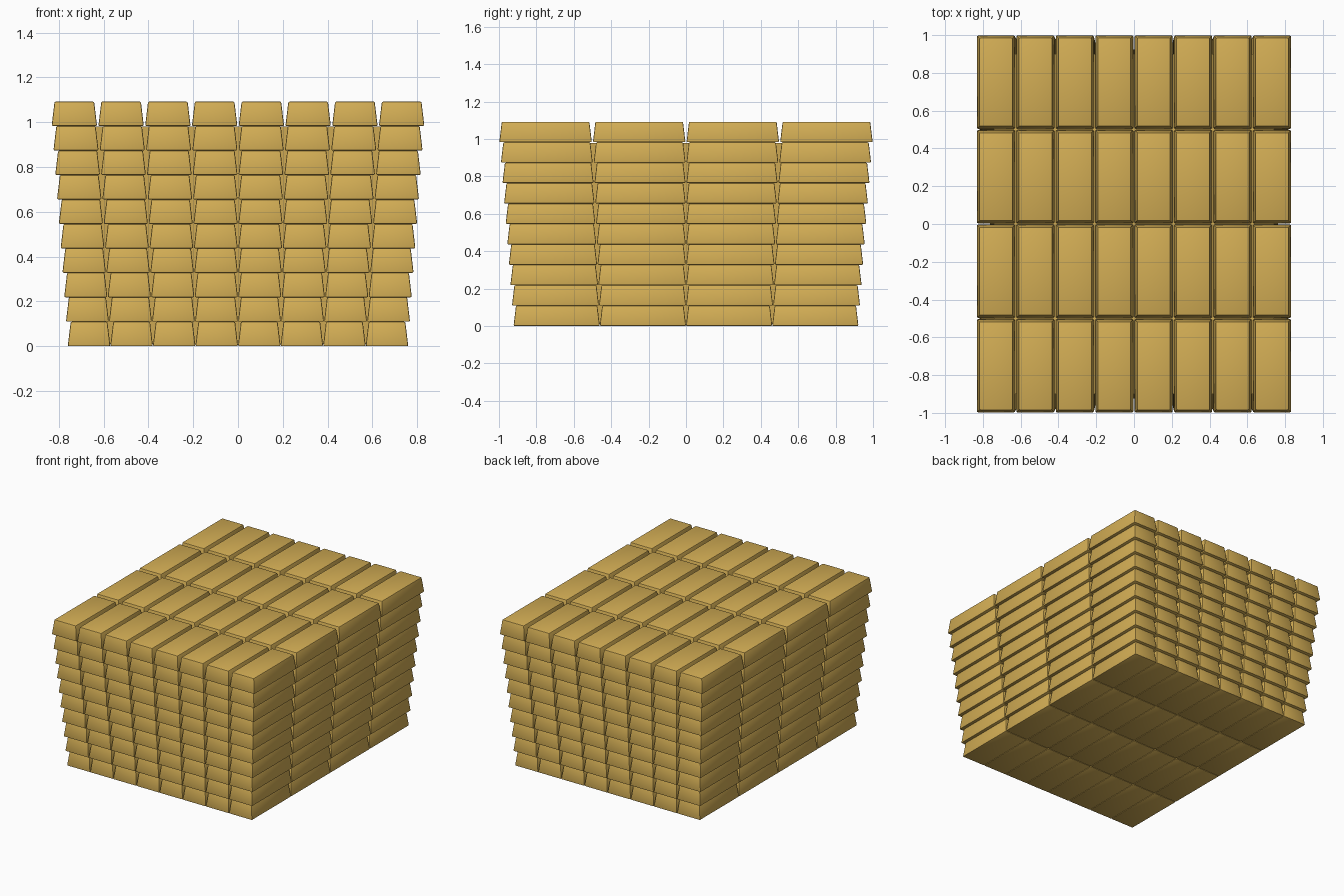
import bpy, bmesh
from mathutils import Vector

if "Cube" in bpy.data.objects:
    bpy.data.objects.remove(bpy.data.objects["Cube"])

gold = bpy.data.materials.new("gold")
gold.diffuse_color = (0.65, 0.42, 0.09, 1)
gold.use_nodes = True
gold.node_tree.nodes["Principled BSDF"].inputs["Base Color"].default_value = gold.diffuse_color

COLS, ROWS, LAYERS = 8, 4, 10
H = 1.092 / LAYERS
GAP, TAPER = 0.003, 0.013


def add_frustum(bm, cx, cy, z0, z1, hx, hy, taper, bevel):
    """Block with half sizes hx, hy at the base; the top is inset (or flared) by taper."""
    part = bmesh.new()
    bmesh.ops.create_cube(part, size=2)
    for v in part.verts:
        top = v.co.z > 0
        inset = taper if top else 0
        v.co = Vector((cx + v.co.x * (hx - inset),
                       cy + v.co.y * (hy - inset),
                       z1 if top else z0))
    if bevel:
        bmesh.ops.bevel(part, geom=part.edges[:], offset=bevel, segments=2,
                        profile=0.5, affect='EDGES')
    mesh = bpy.data.meshes.new("temp")
    part.to_mesh(mesh)
    part.free()
    bm.from_mesh(mesh)
    bpy.data.meshes.remove(mesh)


def finish(bm, name):
    mesh = bpy.data.meshes.new(name)
    bm.to_mesh(mesh)
    bm.free()
    mesh.materials.append(gold)
    obj = bpy.data.objects.new(name, mesh)
    bpy.context.collection.objects.link(obj)
    bpy.ops.object.select_all(action='DESELECT')
    obj.select_set(True)
    bpy.context.view_layer.objects.active = obj
    bpy.ops.object.shade_smooth_by_angle(angle=0.6)
    return obj


# Layers of tapered bars, each layer slightly wider than the one below
for k in range(LAYERS):
    t = k / (LAYERS - 1)
    px = 2 * (0.76 + 0.075 * t) / COLS
    py = 2 * (0.922 + 0.079 * t) / ROWS
    gap = GAP * t
    bm = bmesh.new()
    for i in range(COLS):
        for j in range(ROWS):
            inner = 0 < i < COLS - 1 and 0 < j < ROWS - 1
            if inner and 0 < k < LAYERS - 1:
                continue  # hidden by the core
            add_frustum(bm, (i - (COLS - 1) / 2) * px, (j - (ROWS - 1) / 2) * py,
                        k * H, (k + 1) * H, px / 2 - gap, py / 2 - gap, TAPER, 0.006)
    finish(bm, "bar_layer_%d" % (k + 1))

# Solid core closing the gaps between bars below the top layer
bm = bmesh.new()
add_frustum(bm, 0, 0, 0.01, 9 * H - 0.003, 0.68, 0.84, -0.06, 0)
finish(bm, "stack_core")
